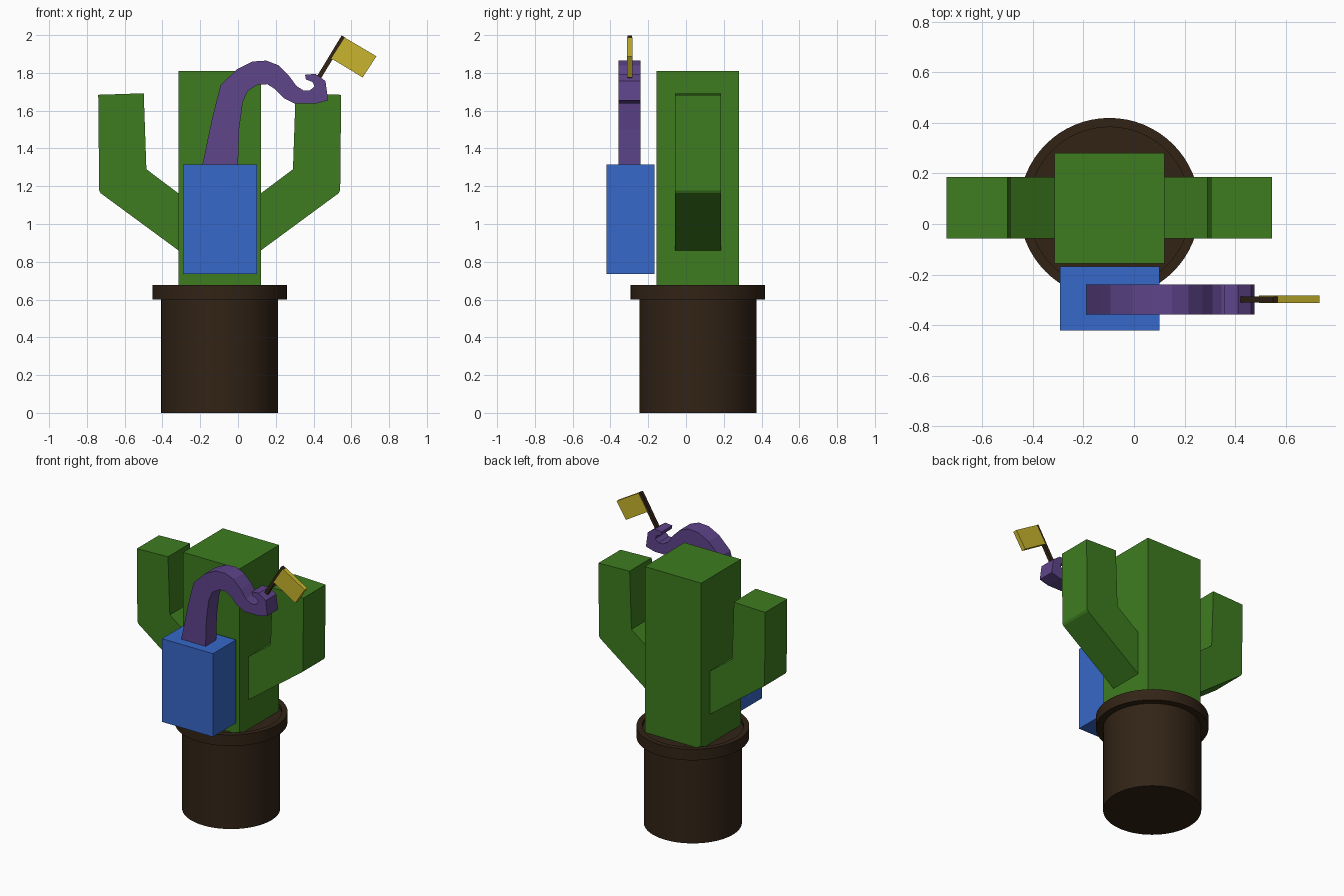
import bpy, bmesh, math
from mathutils import Vector

if "Cube" in bpy.data.objects:
    bpy.data.objects.remove(bpy.data.objects["Cube"])

CX, CY = -0.097, 0.063  # plant axis


def mat(name, rgb):
    m = bpy.data.materials.new(name)
    m.diffuse_color = (*rgb, 1)
    m.use_nodes = True
    m.node_tree.nodes["Principled BSDF"].inputs["Base Color"].default_value = m.diffuse_color
    return m


GREEN = mat("green", (0.048, 0.202, 0.014))
BROWN = mat("brown", (0.032, 0.017, 0.008))
BLUE = mat("blue", (0.037, 0.138, 0.578))
PURPLE = mat("purple", (0.112, 0.058, 0.254))
YELLOW = mat("yellow", (0.578, 0.456, 0.026))


def finish(name, bm, material):
    bmesh.ops.recalc_face_normals(bm, faces=bm.faces)
    me = bpy.data.meshes.new(name)
    bm.to_mesh(me)
    bm.free()
    me.materials.append(material)
    ob = bpy.data.objects.new(name, me)
    bpy.context.collection.objects.link(ob)
    return ob


def extrude_xz(name, pts, y0, y1, material):
    """Front-view outline extruded from y0 to y1."""
    bm = bmesh.new()
    face = bm.faces.new([bm.verts.new((x, y0, z)) for x, z in pts])
    ext = bmesh.ops.extrude_face_region(bm, geom=[face], use_keep_orig=True)
    verts = [g for g in ext["geom"] if isinstance(g, bmesh.types.BMVert)]
    bmesh.ops.translate(bm, verts=verts, vec=(0, y1 - y0, 0))
    return finish(name, bm, material)


def box(name, x0, x1, y0, y1, z0, z1, material):
    return extrude_xz(name, [(x0, z0), (x1, z0), (x1, z1), (x0, z1)], y0, y1, material)


# Pot with overhanging rim and slightly sunken soil, as one lathe profile
profile = [(0, 0), (0.31, 0), (0.31, 0.6), (0.356, 0.6), (0.356, 0.677),
           (0.32, 0.677), (0.32, 0.655), (0, 0.655)]
bm = bmesh.new()
vs = [bm.verts.new((CX + r, CY, z)) for r, z in profile]
es = [bm.edges.new(p) for p in zip(vs, vs[1:])]
bmesh.ops.spin(bm, geom=vs + es, cent=(CX, CY, 0), axis=(0, 0, 1),
               angle=math.tau, steps=64, use_merge=True)
bmesh.ops.remove_doubles(bm, verts=bm.verts, dist=1e-5)
pot = finish("pot", bm, BROWN)
bpy.context.view_layer.objects.active = pot
pot.select_set(True)
bpy.ops.object.shade_smooth_by_angle(angle=math.radians(30))

# Cactus trunk
box("cactus_trunk", -0.314, 0.121, -0.156, 0.281, 0.62, 1.81, GREEN)

# Two mirrored bent arms, rooted inside the trunk
arm = [(0.15, 0.82), (0.218, 0.86), (0.63, 1.163), (0.638, 1.178), (0.643, 1.684),
       (0.402, 1.692), (0.388, 1.29), (0.215, 1.16), (0.15, 1.11)]
for side, name in ((-1, "cactus_arm_left"), (1, "cactus_arm_right")):
    extrude_xz(name, [(CX + side * x, z) for x, z in arm], -0.058, 0.185, GREEN)

# Blue block in front
box("front_block", -0.292, 0.101, -0.42, -0.167, 0.735, 1.315, BLUE)

# Curved neck ending in a small hook
neck = [(-0.195, 1.29), (-0.188, 1.315), (-0.137, 1.56), (-0.092, 1.735),
        (-0.005, 1.82), (0.075, 1.86), (0.15, 1.865), (0.215, 1.84), (0.27, 1.785),
        (0.31, 1.73), (0.345, 1.708), (0.38, 1.707), (0.405, 1.728), (0.395, 1.752),
        (0.36, 1.765), (0.355, 1.79), (0.41, 1.795), (0.463, 1.757), (0.477, 1.655),
        (0.41, 1.637), (0.30, 1.637), (0.24, 1.668), (0.195, 1.715), (0.155, 1.74),
        (0.105, 1.738), (0.052, 1.705), (0.025, 1.645), (0.006, 1.50), (0, 1.315),
        (0, 1.29)]
extrude_xz("curved_neck", neck, -0.357, -0.24, PURPLE)

# Flag pole rising out of the hook, and its flag
a, b = Vector((0.425, 1.77)), Vector((0.559, 1.992))
n = Vector((b.y - a.y, a.x - b.x)).normalized() * 0.012
extrude_xz("flag_pole", [a - n, a + n, b + n, b - n], -0.31, -0.286, BROWN)
extrude_xz("flag", [(0.565, 1.987), (0.733, 1.888), (0.66, 1.776), (0.494, 1.876)],
           -0.313, -0.282, YELLOW)
